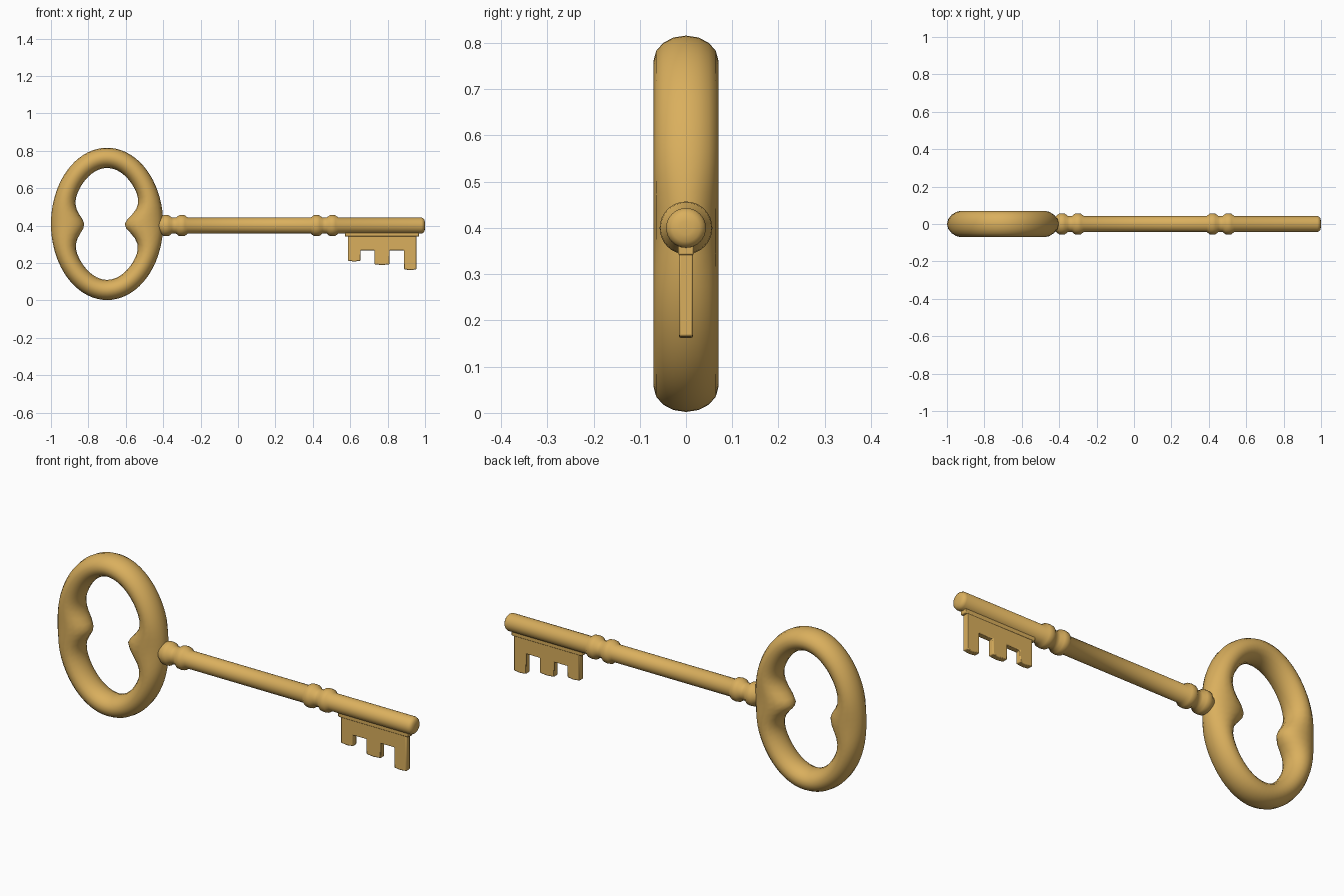
import bpy, bmesh, math
from mathutils import Vector

cube = bpy.data.objects.get("Cube")
if cube:
    bpy.data.objects.remove(cube, do_unlink=True)

gold = bpy.data.materials.new("warm_gold")
gold.use_nodes = True
colour = (0.70, 0.43, 0.11, 1)
gold.diffuse_color = colour
bsdf = gold.node_tree.nodes["Principled BSDF"]
bsdf.inputs["Base Color"].default_value = colour


def finish(name, bm, angle):
    bmesh.ops.recalc_face_normals(bm, faces=bm.faces[:])
    mesh = bpy.data.meshes.new(name)
    bm.to_mesh(mesh)
    bm.free()
    mesh.materials.append(gold)
    obj = bpy.data.objects.new(name, mesh)
    bpy.context.collection.objects.link(obj)
    bpy.ops.object.select_all(action="DESELECT")
    obj.select_set(True)
    bpy.context.view_layer.objects.active = obj
    bpy.ops.object.shade_smooth_by_angle(angle=math.radians(angle))
    return obj


def bridge(bm, a, b):
    n = len(a)
    for i in range(n):
        j = (i + 1) % n
        bm.faces.new((a[i], a[j], b[j], b[i]))


def build_bow(segments=72, sides=16):
    # Oval ring whose section swells inward at both sides
    rx, rz, depth, centre = 0.30, 0.407, 0.07, Vector((-0.70, 0, 0.409))
    bm = bmesh.new()
    rings = []
    for i in range(segments):
        a = math.tau * i / segments
        c, s = math.cos(a), math.sin(a)
        outer = centre + Vector((rx * c, 0, rz * s))
        inward = -Vector((c / rx, 0, s / rz)).normalized()
        swell = 0.098 if c > 0 else 0.07
        thick = 0.108 + swell * math.exp(-((rz * s + 0.005) / 0.10) ** 2)
        ring = []
        for k in range(sides):
            t = math.tau * k / sides
            p = outer + inward * thick * (0.5 - 0.5 * math.cos(t))
            p.y = depth * math.sin(t)
            ring.append(bm.verts.new(p))
        rings.append(ring)
    for i in range(segments):
        bridge(bm, rings[i], rings[(i + 1) % segments])
    finish("bow", bm, 60)


def build_shaft(sides=32):
    # Turned rod with two pairs of collars and a rounded tip
    r = 0.043
    profile = [(-0.45, 0.03)]
    for x in (-0.385, -0.30, 0.42, 0.505):
        profile += [(x - 0.031, r), (x - 0.016, 0.055), (x, 0.057),
                    (x + 0.016, 0.055), (x + 0.031, r)]
    profile += [(0.98, r), (0.99, 0.039), (0.997, 0.03), (1.0, 0.015)]
    bm = bmesh.new()
    rings = []
    for x, rad in profile:
        rings.append([bm.verts.new((x, rad * math.cos(math.tau * k / sides),
                                    0.4 + rad * math.sin(math.tau * k / sides)))
                      for k in range(sides)])
    for a, b in zip(rings, rings[1:]):
        bridge(bm, a, b)
    bm.faces.new(rings[0])
    bm.faces.new(rings[-1])
    finish("shaft", bm, 50)


def plate(name, outline, half):
    # Upright slab from an outline in x and z
    bm = bmesh.new()
    face = bm.faces.new([bm.verts.new((x, -half, z)) for x, z in outline])
    moved = bmesh.ops.extrude_face_region(bm, geom=[face])["geom"]
    verts = [v for v in moved if isinstance(v, bmesh.types.BMVert)]
    bmesh.ops.translate(bm, vec=(0, 2 * half, 0), verts=verts)
    obj = finish(name, bm, 35)
    mod = obj.modifiers.new("soft_edges", "BEVEL")
    mod.width, mod.segments = 0.004, 2


def build_bit():
    # Blade with three teeth of growing length
    outline = [(0.955, 0.35), (0.587, 0.35)]
    teeth = [(0.587, 0.655, 0.212), (0.73, 0.81, 0.193), (0.887, 0.955, 0.166)]
    for i, (left, right, low) in enumerate(teeth):
        if i:
            outline.append((left, 0.268))
        outline += [(left, low), ((left + right) / 2, low - 0.004), (right, low)]
        if i < 2:
            outline.append((right, 0.268))
    plate("bit", outline, 0.015)
    # Ledge joining the blade to the shaft
    plate("bit_rail", [(0.572, 0.341), (0.968, 0.341), (0.968, 0.38), (0.572, 0.38)], 0.017)


build_bow()
build_shaft()
build_bit()
